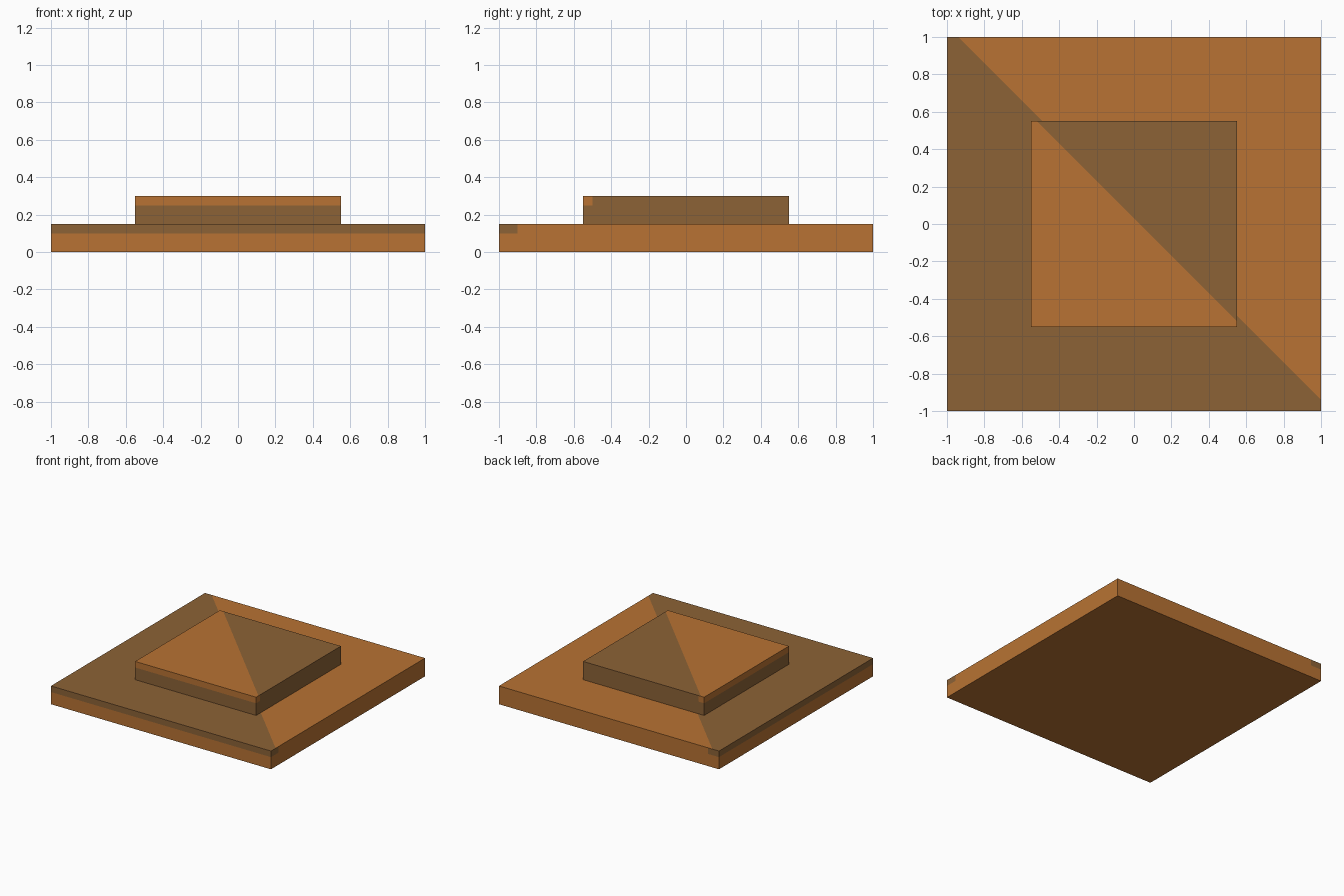
import bpy, bmesh
from mathutils import Matrix, Vector

cube = bpy.data.objects.get("Cube")
if cube:
    bpy.data.objects.remove(cube, do_unlink=True)


def make_material(name, colour):
    mat = bpy.data.materials.new(name)
    mat.use_nodes = True
    mat.diffuse_color = colour
    mat.node_tree.nodes["Principled BSDF"].inputs["Base Color"].default_value = colour
    return mat


copper = make_material("copper", (0.479, 0.171, 0.033, 1))
bronze = make_material("bronze", (0.265, 0.123, 0.037, 1))


def slab(name, half, bottom, height, border, diagonal, main, accent):
    """Square slab whose top is split on a diagonal, with an accent rim on the front and left sides."""
    top = bottom + height
    rim_z = top - 0.05
    inner = border - half
    bm = bmesh.new()
    bmesh.ops.create_cube(bm, size=1, matrix=Matrix.Translation((0, 0, bottom + height / 2))
                          @ Matrix.Diagonal((2 * half, 2 * half, height, 1)))

    # Cut along the colour borders
    cuts = [((diagonal, 0, 0), (1, 1, 0)), ((0, 0, rim_z), (0, 0, 1)),
            ((inner, 0, 0), (1, 0, 0)), ((0, inner, 0), (0, 1, 0))]
    for point, normal in cuts:
        bmesh.ops.bisect_plane(bm, geom=bm.verts[:] + bm.edges[:] + bm.faces[:],
                               plane_co=point, plane_no=Vector(normal).normalized())
    bm.normal_update()

    # Colour the top half and the rim, leaving the underside plain
    for face in bm.faces:
        c = face.calc_center_median()
        if face.normal.z > 0.5:
            accented = c.x + c.y < diagonal
        elif face.normal.z < -0.5:
            accented = False
        else:
            accented = c.z > rim_z and min(c.x, c.y) < inner
        face.material_index = int(accented)

    # Merge flat pieces of the same colour
    bmesh.ops.dissolve_limit(bm, angle_limit=0.01, verts=bm.verts[:], edges=bm.edges[:],
                             delimit={'MATERIAL'})
    mesh = bpy.data.meshes.new(name)
    bm.to_mesh(mesh)
    bm.free()
    mesh.materials.append(main)
    mesh.materials.append(accent)
    obj = bpy.data.objects.new(name, mesh)
    bpy.context.collection.objects.link(obj)
    return obj


slab("base_plate", 1.0, 0.0, 0.15, 0.1, 0.06, copper, bronze)
slab("raised_plate", 0.55, 0.15, 0.15, 0.05, 0.03, bronze, copper)
